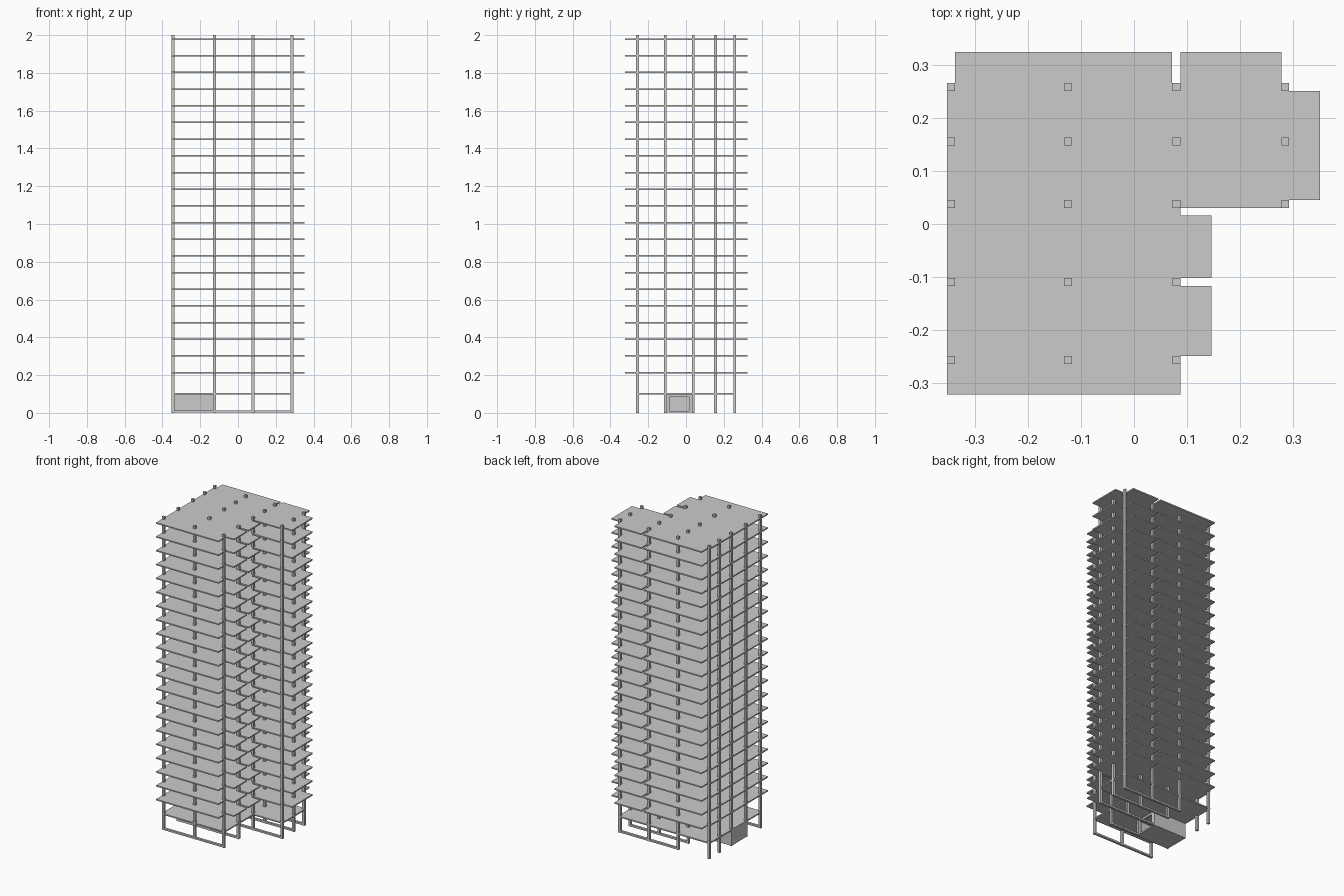
import bpy, bmesh

if "Cube" in bpy.data.objects:
    bpy.data.objects.remove(bpy.data.objects["Cube"])

COL = 0.015                                   # column width
XS = (-0.345, -0.125, 0.080, 0.2855)          # column grid lines
YS = (-0.2565, -0.1095, 0.038, 0.1555, 0.2585)


def box(name, x0, x1, y0, y1, z0, z1):
    mesh = bpy.data.meshes.new(name)
    bm = bmesh.new()
    bmesh.ops.create_cube(bm, size=1)
    for v in bm.verts:
        v.co.x = x0 if v.co.x < 0 else x1
        v.co.y = y0 if v.co.y < 0 else y1
        v.co.z = z0 if v.co.z < 0 else z1
    bm.to_mesh(mesh)
    bm.free()
    obj = bpy.data.objects.new(name, mesh)
    bpy.context.collection.objects.link(obj)
    return obj


def slab(name, outline, z, thick):
    # extrude a flat outline upward into a slab centred on z
    mesh = bpy.data.meshes.new(name)
    bm = bmesh.new()
    face = bm.faces.new([bm.verts.new((x, y, z - thick / 2)) for x, y in outline])
    top = bmesh.ops.extrude_face_region(bm, geom=[face])["geom"]
    for v in top:
        if isinstance(v, bmesh.types.BMVert):
            v.co.z += thick
    bmesh.ops.recalc_face_normals(bm, faces=bm.faces)
    bm.to_mesh(mesh)
    bm.free()
    obj = bpy.data.objects.new(name, mesh)
    bpy.context.collection.objects.link(obj)
    return obj


# Columns: full height, the right wing has only the three rear rows
h = COL / 2
for i, x in enumerate(XS):
    for j, y in enumerate(YS):
        if i == 3 and j < 2:
            continue
        box(f"column_{i}_{j}", x - h, x + h, y - h, y + h, 0, 2)

# Typical floors: plate with balconies notched at the columns
floor_outline = [
    (-0.353, -0.322), (0.088, -0.322), (0.088, -0.249), (0.146, -0.249),
    (0.146, -0.117), (0.088, -0.117), (0.088, -0.102), (0.146, -0.102),
    (0.146, 0.016), (0.088, 0.016), (0.088, 0.030), (0.293, 0.030),
    (0.293, 0.045), (0.351, 0.045), (0.351, 0.251), (0.293, 0.251),
    (0.293, 0.266), (0.278, 0.266), (0.278, 0.325), (0.088, 0.325),
    (0.088, 0.266), (0.072, 0.266), (0.072, 0.325), (-0.338, 0.325),
    (-0.338, 0.266), (-0.353, 0.266)]
for k in range(21):
    slab(f"floor_slab_{k + 1}", floor_outline, 0.213 + k * 0.0883, 0.008)

# Podium slab: stops at the column lines
podium = [(-0.353, -0.264), (0.088, -0.264), (0.088, 0.030),
          (0.293, 0.030), (0.293, 0.266), (-0.353, 0.266)]
slab("podium_slab", podium, 0.101, 0.008)

# Ground beams along x
for j, (a, b) in enumerate(((0, 2), (1, 2), (1, 3), (1, 3), (1, 3))):
    box(f"ground_beam_{j}", XS[a], XS[b], YS[j] - h, YS[j] + h, 0.001, 0.012)

# Enclosed ground room, open towards the middle of the building
x0, x1, y0, y1, t = -0.352, -0.118, -0.1165, 0.045, 0.012
box("room_floor", x0, x1, y0, y1, 0.001, 0.010)
box("room_back_wall", x0, x0 + t, y0, y1, 0.001, 0.1)
box("room_front_wall", x0, x1, y0, y0 + t, 0.001, 0.1)
box("room_rear_wall", x0, x1, y1 - t, y1, 0.001, 0.1)
# Doorway frame
box("doorway_lintel", x1 - t, x1, y0, y1, 0.085, 0.1)
box("doorway_side_front", x1 - t, x1, y0, y0 + 0.03, 0.001, 0.1)
box("doorway_side_rear", x1 - t, x1, y1 - 0.03, y1, 0.001, 0.1)
